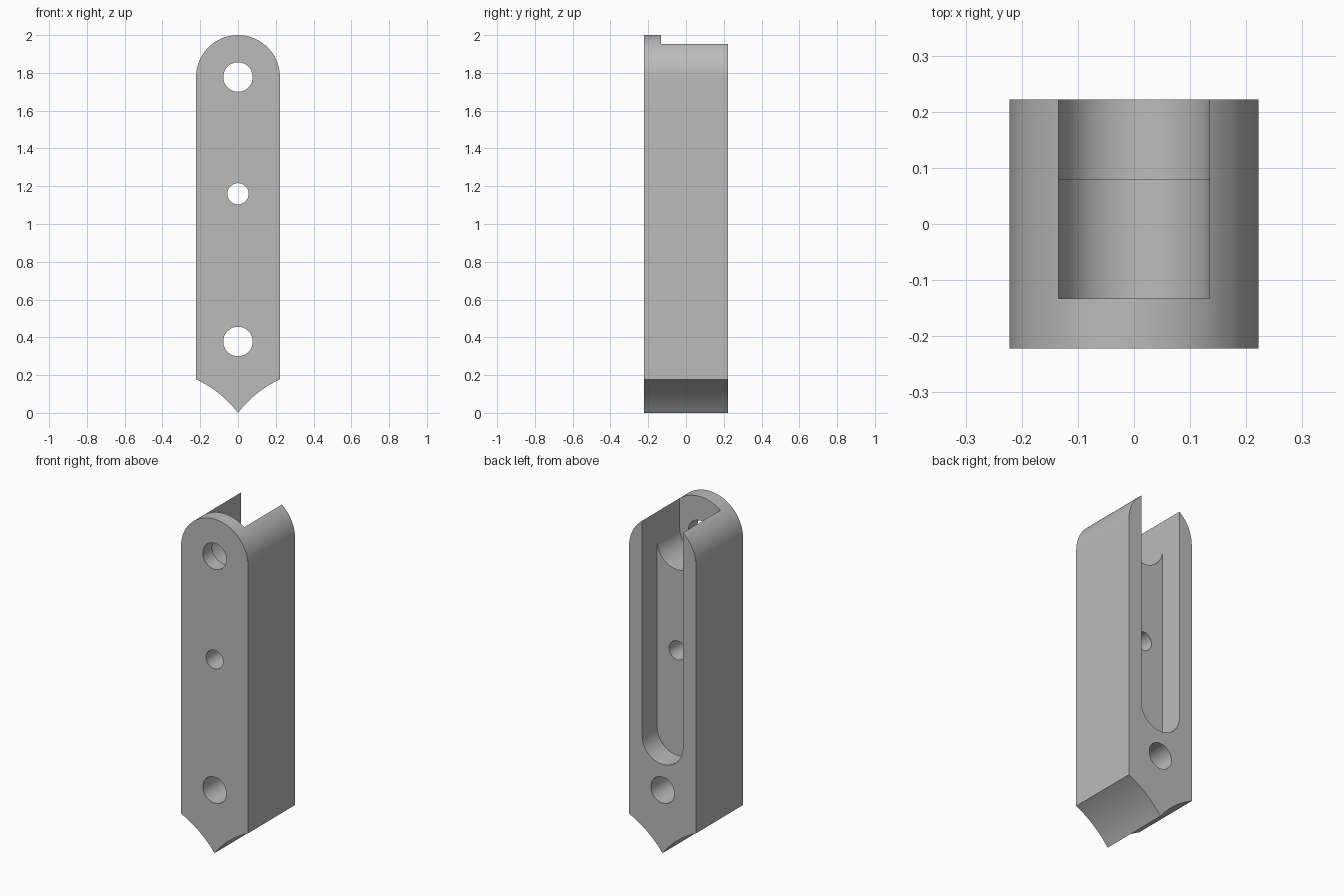
import bpy, bmesh, math
from math import sin, cos, pi

if "Cube" in bpy.data.objects:
    bpy.data.objects.remove(bpy.data.objects["Cube"])

HALF = 0.222      # half width and half depth
TOP = 1.778       # centre of the rounded top
SLOT = 0.135      # half width of the slot

grey = bpy.data.materials.new("plain grey")
grey.use_nodes = True
grey.diffuse_color = (0.5, 0.5, 0.5, 1)
grey.node_tree.nodes["Principled BSDF"].inputs["Base Color"].default_value = (0.5, 0.5, 0.5, 1)


def arc(radius, z, start, end, steps=48):
    return [(radius * cos(start + (end - start) * i / steps),
             z + radius * sin(start + (end - start) * i / steps)) for i in range(steps + 1)]


def prism(name, outline, y0, y1):
    """Extrude an x-z outline from y0 to y1."""
    bm = bmesh.new()
    face = bm.faces.new([bm.verts.new((x, y0, z)) for x, z in outline])
    side = bmesh.ops.extrude_face_region(bm, geom=[face])["geom"]
    bmesh.ops.translate(bm, vec=(0, y1 - y0, 0),
                        verts=[v for v in side if isinstance(v, bmesh.types.BMVert)])
    bmesh.ops.recalc_face_normals(bm, faces=bm.faces)
    mesh = bpy.data.meshes.new(name)
    bm.to_mesh(mesh)
    bm.free()
    mesh.materials.append(grey)
    obj = bpy.data.objects.new(name, mesh)
    bpy.context.collection.objects.link(obj)
    return obj


def hollow_edge(steps=16, corner=0.178, bulge=0.017):
    """Hollow curve from the right lower corner to the bottom tip."""
    length = math.hypot(HALF, corner)
    points = []
    for i in range(steps + 1):
        t = i / steps
        lift = 4 * bulge * t * (1 - t) / length
        points.append((HALF * (1 - t) - corner * lift, corner * (1 - t) + HALF * lift))
    return points


# Body: rounded top, straight sides, pointed foot
edge = hollow_edge()
mirrored = [(-x, z) for x, z in reversed(edge[:-1])]
body = prism("body", arc(HALF, TOP, 0, pi) + mirrored[::-1] + edge[::-1], -HALF, HALF)


def slot_outline(z):
    return arc(SLOT, z, pi, 2 * pi) + [(SLOT, 2.2), (-SLOT, 2.2)]


# Long shallow slot, deep upper pocket, and three through holes
cutters = [prism("slot_cutter", slot_outline(0.667), 0.08, 0.4),
           prism("pocket_cutter", slot_outline(TOP), -0.133, 0.5)]
for name, z, radius in (("upper", TOP, 0.078), ("middle", 1.16, 0.056), ("lower", 0.378, 0.078)):
    cutters.append(prism(name + "_hole_cutter", arc(radius, z, 0, 2 * pi, 64)[:-1], -0.6, 0.6))

bpy.context.view_layer.objects.active = body
for cutter in cutters:
    cutter.hide_render = True
    cut = body.modifiers.new(cutter.name, "BOOLEAN")
    cut.operation = "DIFFERENCE"
    cut.solver = "EXACT"
    cut.object = cutter
    bpy.ops.object.modifier_apply(modifier=cut.name)
    bpy.data.objects.remove(cutter)

bpy.ops.object.select_all(action="DESELECT")
body.select_set(True)
bpy.ops.object.shade_smooth_by_angle(angle=math.radians(25))
